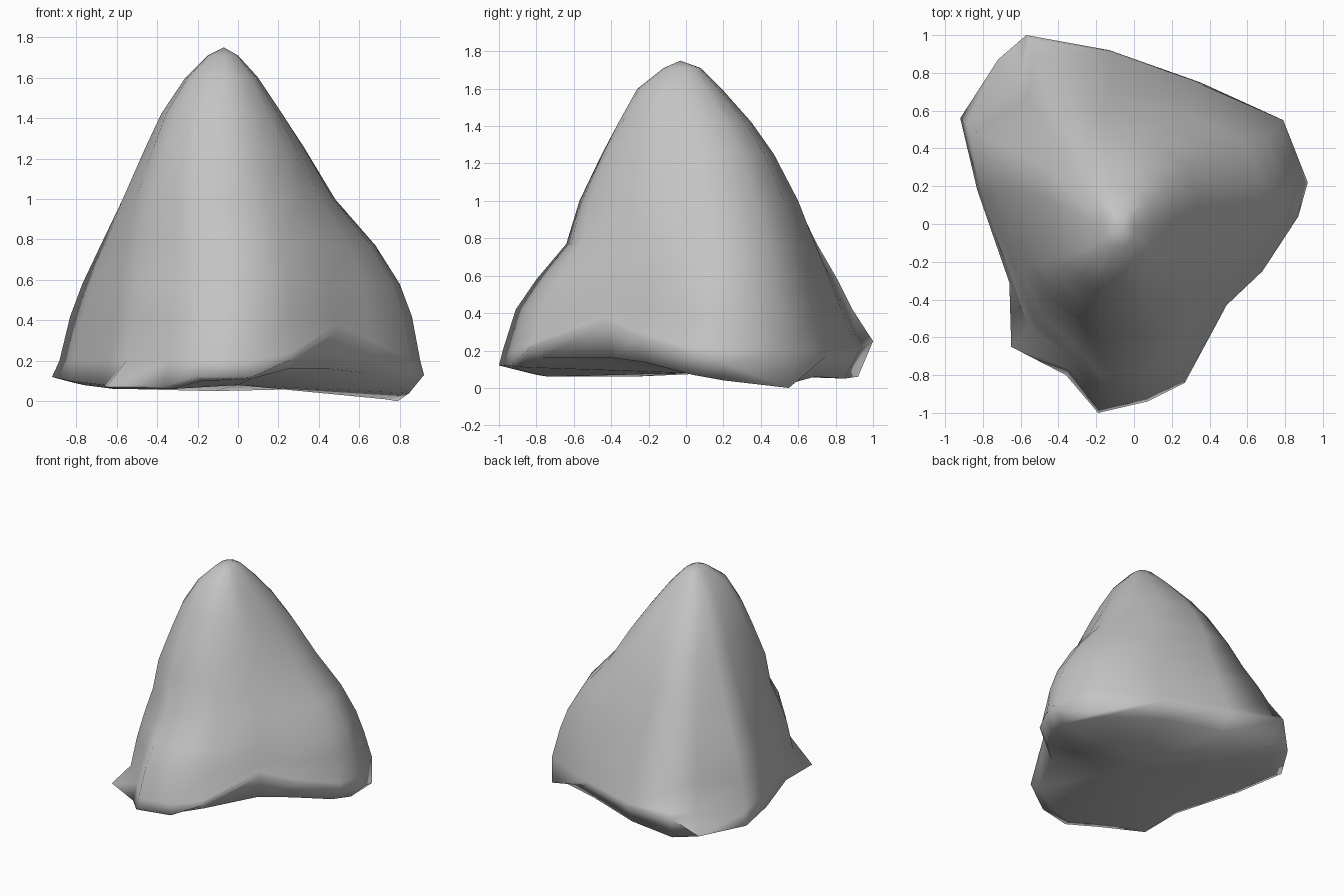
import bpy, bmesh, math

cube = bpy.data.objects.get("Cube")
if cube:
    bpy.data.objects.remove(cube, do_unlink=True)

# Rim outline, anticlockwise: x, y, z, tuck of the body above it, sole height below it
RIM = [
    (.92, .22, .13, .98, .04), (.79, .55, 0, 1, .01), (.35, .75, .17, .99, .06),
    (-.13, .92, .19, .99, .05), (-.57, 1, .25, .98, .06), (-.72, .87, .1, .84, .08),
    (-.92, .56, .12, .96, .1), (-.83, .18, .1, .98, .08), (-.66, -.31, .08, .97, .06),
    (-.65, -.65, .07, .85, .06), (-.36, -.8, .07, .96, .06), (-.19, -1, .12, .98, .1),
    (.07, -.94, .12, .98, .11), (.27, -.84, .21, .98, .16), (.49, -.43, .35, .98, .16),
    (.68, -.25, .27, .98, .14), (.87, .04, .18, .98, .07),
]

# Body levels: height, x range, y range, roundness
LEVELS = [
    (.42, -.83, .86, -.91, .89, .02),
    (.58, -.77, .8, -.8, .81, .12),
    (.77, -.68, .68, -.64, .7, .3),
    (1, -.57, .48, -.57, .6, .5),
    (1.25, -.46, .33, -.45, .47, .65),
    (1.42, -.38, .22, -.36, .35, .8),
    (1.6, -.26, .1, -.26, .19, .9),
    (1.71, -.15, 0, -.12, .08, 1),
]


def fit(values, low, high):
    """Stretch a list of numbers to a range."""
    a, b = min(values), max(values)
    return [low + (v - a) / (b - a) * (high - low) for v in values]


def swell(v):
    """Push a sine or cosine outward, for a squarish oval."""
    return math.copysign(abs(v) ** .77, v)


def section(x0, x1, y0, y1, roundness):
    """Rim shape blended toward a squarish oval and fitted to its box."""
    xs = fit([x * t for x, y, z, t, s in RIM], -1, 1)
    ys = fit([y * t for x, y, z, t, s in RIM], -1, 1)
    pts = []
    for x, y in zip(xs, ys):
        a = math.atan2(y, x)
        u, v = swell(math.cos(a)), swell(math.sin(a))
        pts.append((x + (u - x) * roundness, y + (v - y) * roundness))
    return zip(fit([p[0] for p in pts], x0, x1), fit([p[1] for p in pts], y0, y1))


bm = bmesh.new()

# Rings: sole, rim, tucked lower body, then the levels up to the peak
rings = [
    [bm.verts.new((x * .92, y * .92, s)) for x, y, z, t, s in RIM],
    [bm.verts.new((x, y, z)) for x, y, z, t, s in RIM],
    [bm.verts.new((x * t, y * t, max(z + .03, .2))) for x, y, z, t, s in RIM],
]
for z, *box in LEVELS:
    rings.append([bm.verts.new((x, y, z)) for x, y in section(*box)])

n = len(RIM)
for low, high in zip(rings, rings[1:]):
    for i in range(n):
        j = (i + 1) % n
        bm.faces.new((low[i], low[j], high[j], high[i]))

# Peak and underside
peak = bm.verts.new((-.07, -.03, 1.75))
base = bm.verts.new((0, 0, .08))
for i in range(n):
    j = (i + 1) % n
    bm.faces.new((rings[-1][i], rings[-1][j], peak))
    bm.faces.new((rings[0][j], rings[0][i], base))
bmesh.ops.recalc_face_normals(bm, faces=bm.faces)

mesh = bpy.data.meshes.new("rock")
bm.to_mesh(mesh)
bm.free()
rock = bpy.data.objects.new("rock", mesh)
bpy.context.collection.objects.link(rock)

# Stone grey
stone = bpy.data.materials.new("stone_grey")
stone.use_nodes = True
grey = (.55, .55, .55, 1)
stone.diffuse_color = grey
stone.node_tree.nodes["Principled BSDF"].inputs["Base Color"].default_value = grey
mesh.materials.append(stone)

bpy.ops.object.select_all(action='DESELECT')
rock.select_set(True)
bpy.context.view_layer.objects.active = rock
bpy.ops.object.shade_smooth_by_angle(angle=math.radians(100))
